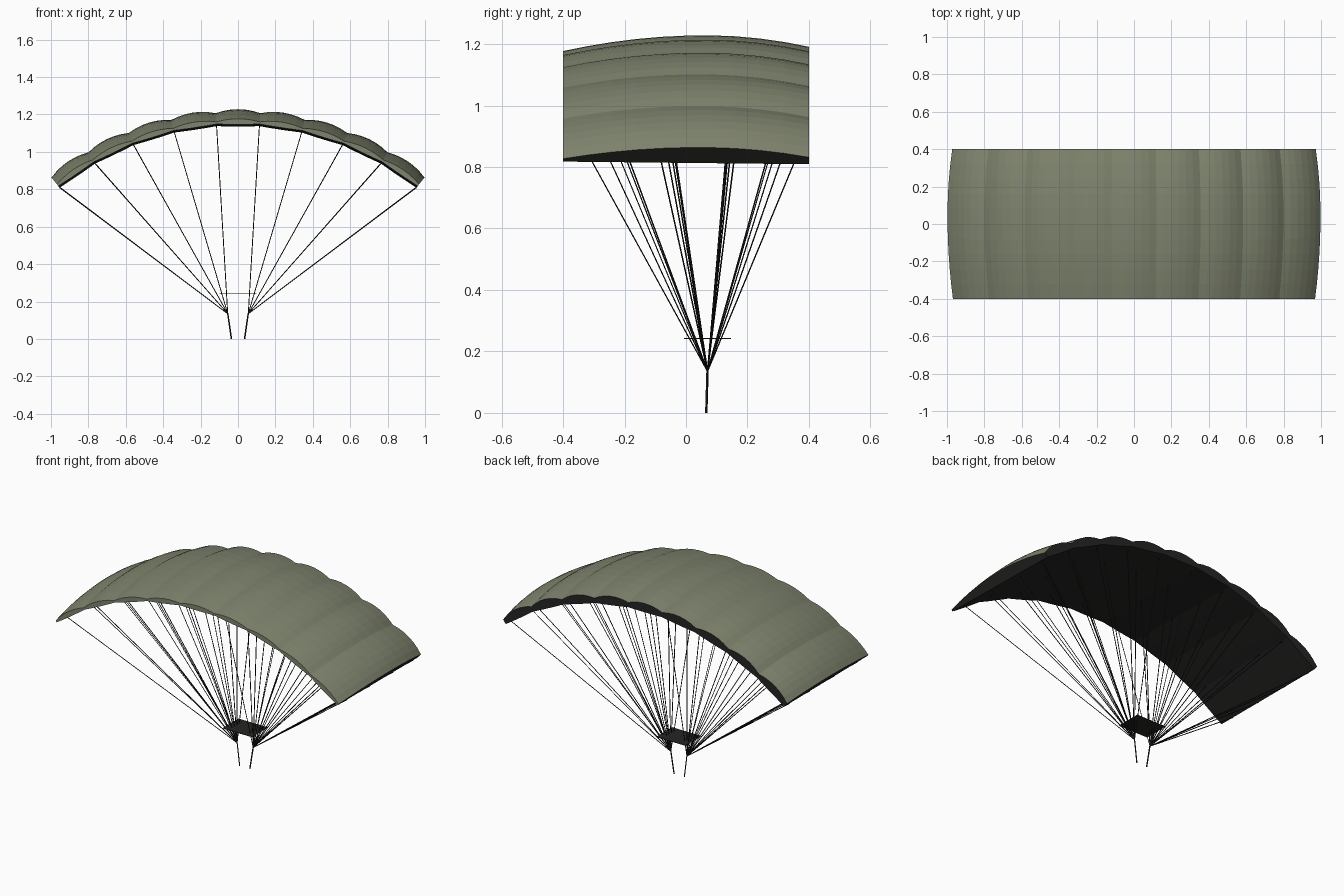
import bpy, bmesh, math
from mathutils import Vector

if "Cube" in bpy.data.objects:
    bpy.data.objects.remove(bpy.data.objects["Cube"])

CELLS, SUB, CHORD = 9, 6, 10
R, CZ, HALF = 1.538, -0.39, 0.672


def material(name, rgb):
    m = bpy.data.materials.new(name)
    m.diffuse_color = (*rgb, 1)
    m.use_nodes = True
    m.node_tree.nodes["Principled BSDF"].inputs["Base Color"].default_value = m.diffuse_color
    return m


olive = material("olive_fabric", (0.21, 0.23, 0.155))
dark = material("dark_fabric", (0.018, 0.018, 0.017))


def finish(bm, name, mats):
    me = bpy.data.meshes.new(name)
    bm.to_mesh(me)
    bm.free()
    for m in mats:
        me.materials.append(m)
    ob = bpy.data.objects.new(name, me)
    bpy.context.collection.objects.link(ob)
    return ob


def thickness(y):
    # airfoil: thin trailing edge at the front, deepest near y = 0.07
    if y < 0.07:
        return 0.065 - 0.053 * ((0.07 - y) / 0.47) ** 2
    return 0.065 - 0.036 * ((y - 0.07) / 0.33) ** 2


def skin_point(col, y, top):
    u = col / SUB
    a = -HALF + 2 * HALF * u / CELLS
    f = (u % 1) * 2 - 1
    puff = 1 - f * f
    s = (y + 0.4) / 0.8
    r = R + 0.005 - 0.011 * s
    if top:
        r += thickness(y) + (0.012 + 0.008 * s) * puff
    else:
        r -= 0.006 * puff
    return Vector((r * math.sin(a), y, CZ + r * math.cos(a)))


# Canopy: puffed upper skin, lower skin and edge walls
bm = bmesh.new()
cols = CELLS * SUB
grid = {}
for top in (True, False):
    for i in range(cols + 1):
        for j in range(CHORD + 1):
            grid[top, i, j] = bm.verts.new(skin_point(i, -0.4 + 0.8 * j / CHORD, top))


def face(keys, mat):
    bm.faces.new([grid[k] for k in keys]).material_index = mat


for i in range(cols):
    for j in range(CHORD):
        quad = [(i, j), (i + 1, j), (i + 1, j + 1), (i, j + 1)]
        face([(True, *q) for q in quad], 0)
        face([(False, *q) for q in reversed(quad)], 1)
    for j, mat in ((0, 0), (CHORD, 1)):
        face([(False, i, j), (False, i + 1, j), (True, i + 1, j), (True, i, j)], mat)
for i in (0, cols):
    for j in range(CHORD):
        face([(False, i, j), (False, i, j + 1), (True, i, j + 1), (True, i, j)], 1)
bmesh.ops.recalc_face_normals(bm, faces=bm.faces)
finish(bm, "canopy", [olive, dark])


def add_rod(bm, a, b, r):
    a, b = Vector(a), Vector(b)
    d = b - a
    mat = d.to_track_quat('Z', 'Y').to_matrix().to_4x4()
    mat.translation = (a + b) / 2
    bmesh.ops.create_cone(bm, cap_ends=True, segments=4, radius1=r, radius2=r,
                          depth=d.length, matrix=mat)


# Suspension lines: four per rib, gathered at a hub on each side
lines, risers = bmesh.new(), bmesh.new()
for rib in range(CELLS + 1):
    side = -1 if rib < 5 else 1
    for y in (-0.305, -0.08, 0.155, 0.35):
        add_rod(lines, (side * 0.055, 0.07, 0.135), skin_point(rib * SUB, y, False), 0.0024)
finish(lines, "suspension_lines", [dark])

# Risers below the hubs
for side in (-1, 1):
    add_rod(risers, (side * 0.055, 0.07, 0.137), (side * 0.035, 0.066, 0), 0.004)
finish(risers, "risers", [dark])

# Slider: flat fabric rectangle spreading the lines
bm = bmesh.new()
bmesh.ops.create_cube(bm, size=1)
for v in bm.verts:
    v.co = Vector((v.co.x * 0.2, v.co.y * 0.154 + 0.07, v.co.z * 0.003 + 0.242))
finish(bm, "slider", [dark])
